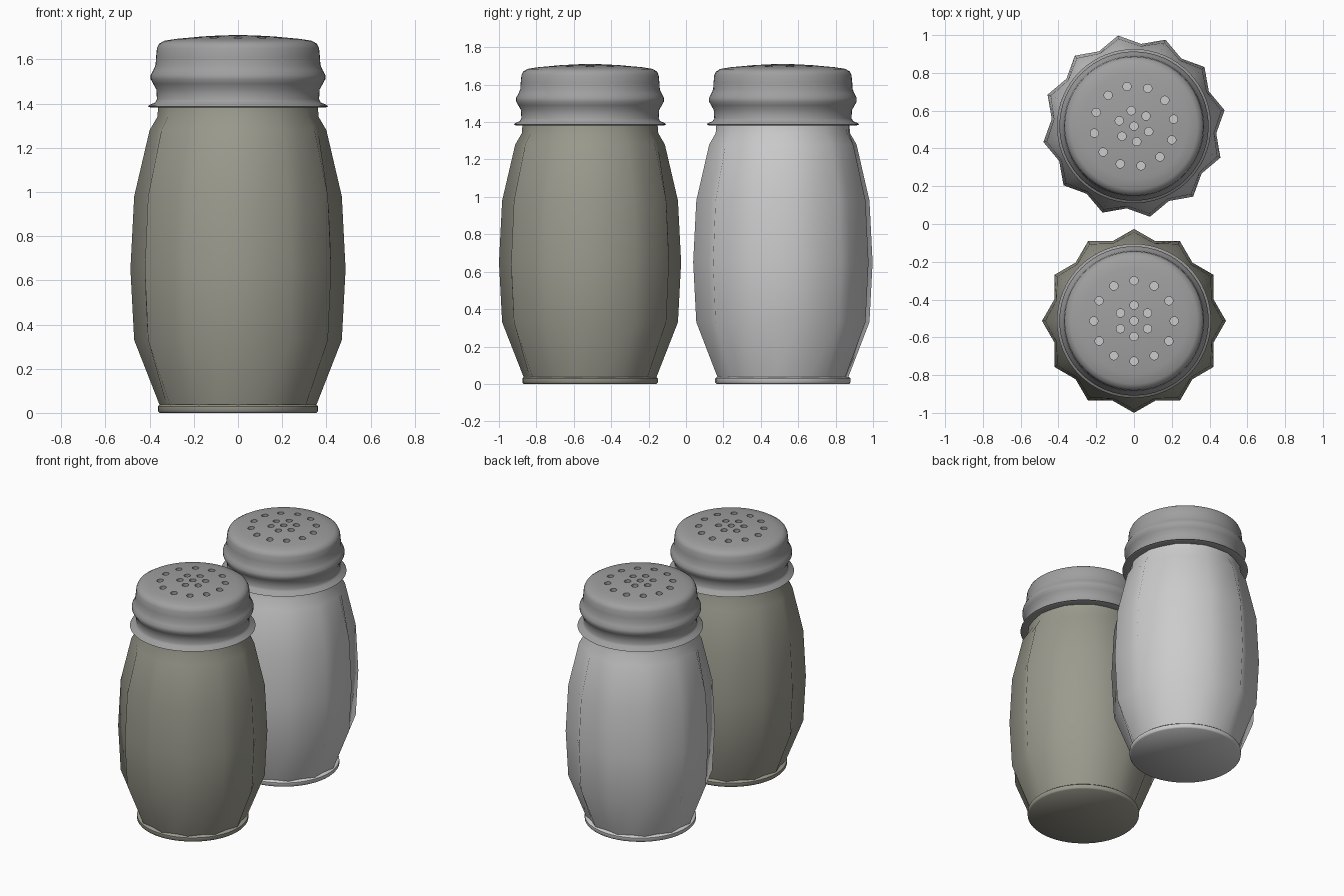
import bpy, bmesh, math
from mathutils import Matrix

if "Cube" in bpy.data.objects:
    bpy.data.objects.remove(bpy.data.objects["Cube"])


def material(name, rgb):
    m = bpy.data.materials.new(name)
    m.diffuse_color = (*rgb, 1)
    m.use_nodes = True
    m.node_tree.nodes["Principled BSDF"].inputs["Base Color"].default_value = m.diffuse_color
    return m


metal = material("lid_metal", (0.35, 0.35, 0.35))
pepper_tint = material("pepper_tint", (0.33, 0.325, 0.27))


def finish(name, bm, mat=None):
    bmesh.ops.remove_doubles(bm, verts=bm.verts, dist=0.0001)
    bmesh.ops.recalc_face_normals(bm, faces=bm.faces)
    me = bpy.data.meshes.new(name)
    bm.to_mesh(me)
    bm.free()
    ob = bpy.data.objects.new(name, me)
    bpy.context.collection.objects.link(ob)
    if mat:
        me.materials.append(mat)
    return ob


def shade(ob, degrees):
    bpy.ops.object.select_all(action='DESELECT')
    ob.select_set(True)
    bpy.context.view_layer.objects.active = ob
    bpy.ops.object.shade_smooth_by_angle(angle=math.radians(degrees))


def lathe(name, profile, n, mat=None):
    """Profile rows are (z, radius[, valley radius]); radius 0 makes a pole."""
    bm = bmesh.new()
    rings = []
    for z, r, *valley in profile:
        radii = (r, valley[0] if valley else r)
        if r == 0:
            rings.append([bm.verts.new((0, 0, z))] * n)
            continue
        rings.append([bm.verts.new((radii[i % 2] * math.cos(math.tau * i / n),
                                    radii[i % 2] * math.sin(math.tau * i / n), z))
                      for i in range(n)])
    for a, b in zip(rings, rings[1:]):
        for i in range(n):
            j = (i + 1) % n
            corners = list(dict.fromkeys((a[i], a[j], b[j], b[i])))
            if len(corners) > 2:
                bm.faces.new(corners)
    return finish(name, bm, mat)


# z, ridge radius, valley radius of the fluted glass
BODY = [(0.036, 0.355, 0.335), (0.33, 0.47, 0.425), (0.65, 0.487, 0.437),
        (0.98, 0.47, 0.425), (1.28, 0.40, 0.375), (1.34, 0.365, 0.355),
        (1.40, 0.36, 0.355)]
BASE = [(0, 0), (0, 0.355), (0.008, 0.362), (0.03, 0.362), (0.038, 0.352), (0.038, 0)]
# Outer lid surface up to the dome, then back down inside
LID = [(1.385, 0.35), (1.382, 0.395), (1.387, 0.408), (1.393, 0.403), (1.405, 0.375),
       (1.42, 0.367), (1.465, 0.37), (1.49, 0.384), (1.51, 0.395), (1.53, 0.395),
       (1.55, 0.384), (1.575, 0.373), (1.61, 0.371), (1.65, 0.367), (1.67, 0.358),
       (1.684, 0.335), (1.693, 0.28), (1.704, 0.16), (1.709, 0.07), (1.71, 0),
       (1.685, 0), (1.68, 0.16), (1.668, 0.29), (1.64, 0.345), (1.385, 0.35)]


def shaker(prefix, y, turn, mat):
    # Fluted body, fully smooth
    body = lathe(prefix + "_body", BODY, 24, mat)
    body.data.polygons.foreach_set("use_smooth", [True] * len(body.data.polygons))
    # Foot ring, and seal disc seen through the holes
    base = lathe(prefix + "_base", BASE, 48, mat)
    seal = lathe(prefix + "_seal", [(1.60, 0), (1.60, 0.345), (1.59, 0.345), (1.59, 0)], 48)
    # Lid with 1 + 6 + 12 drilled holes
    lid = lathe(prefix + "_lid", LID, 64, metal)
    bm = bmesh.new()
    for count, r in ((1, 0), (6, 0.083), (12, 0.213)):
        for i in range(count):
            a = math.pi / 2 + math.tau * i / count
            bmesh.ops.create_cone(bm, cap_ends=True, segments=16, radius1=0.022,
                                  radius2=0.022, depth=0.12,
                                  matrix=Matrix.Translation((r * math.cos(a), r * math.sin(a), 1.69)))
    cutter = finish("hole_cutter", bm, metal)
    cutter.hide_render = True
    mod = lid.modifiers.new("holes", 'BOOLEAN')
    mod.operation, mod.solver, mod.object = 'DIFFERENCE', 'EXACT', cutter
    bpy.context.view_layer.objects.active = lid
    bpy.ops.object.modifier_apply(modifier=mod.name)
    bpy.data.objects.remove(cutter)
    for ob in (base, seal, lid):
        shade(ob, 50)
    for ob in (body, base, seal, lid):
        ob.location.y = y
        ob.rotation_euler.z = math.radians(turn)


shaker("pepper_shaker", -0.513, 0, pepper_tint)
shaker("salt_shaker", 0.518, 10, None)
